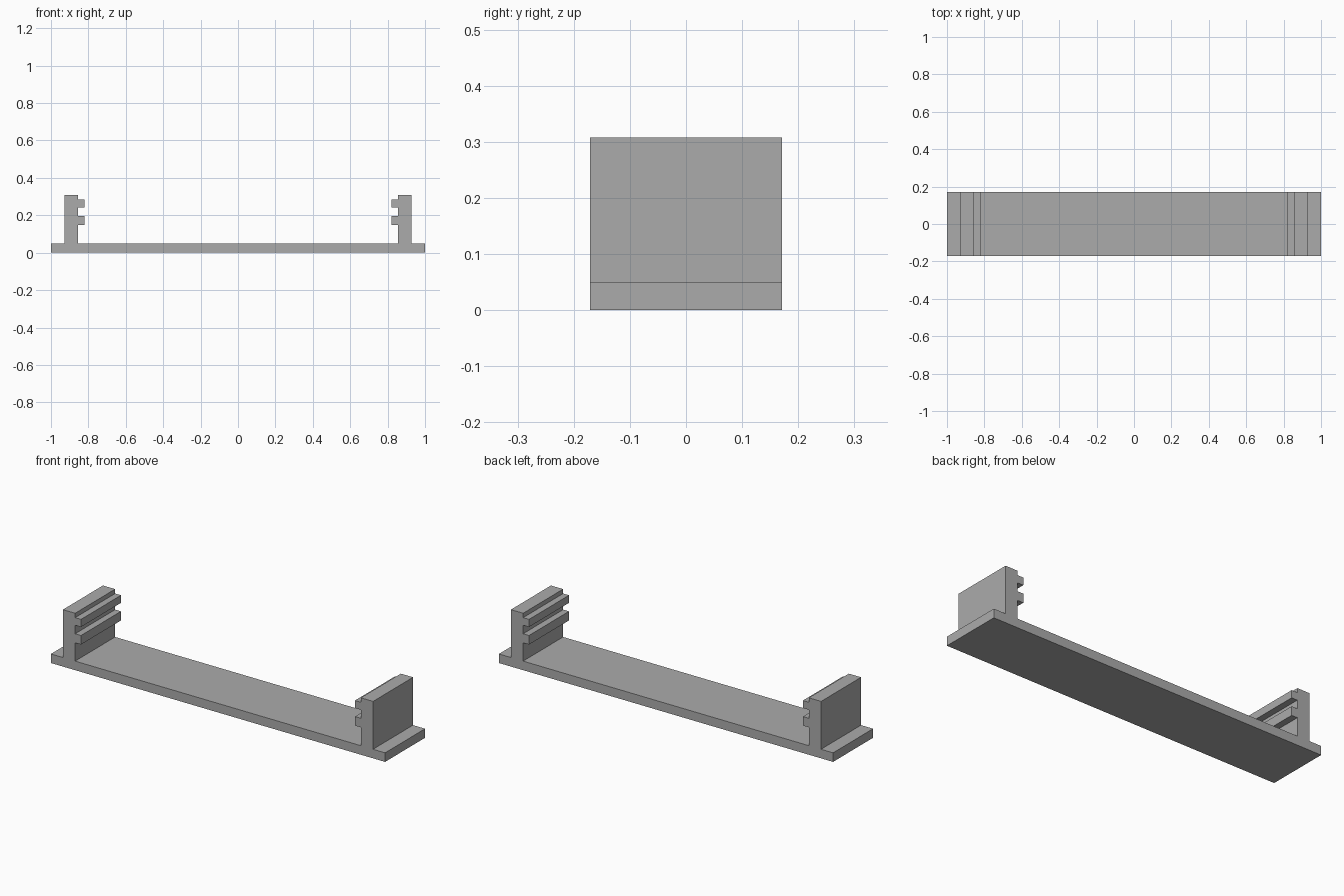
import bpy
import bmesh

cube = bpy.data.objects.get("Cube")
if cube:
    bpy.data.objects.remove(cube, do_unlink=True)

DEPTH = 0.342
BASE_TOP, WALL_TOP = 0.049, 0.308
WALL_OUT, WALL_IN, RIB_IN = 0.928, 0.855, 0.82
RIBS = [(0.148, 0.197), (0.243, 0.284)]  # bottom and top of each rib

# Plain grey material
grey = bpy.data.materials.new("plain_grey")
grey.use_nodes = True
colour = (0.41, 0.41, 0.41, 1)
grey.diffuse_color = colour
grey.node_tree.nodes["Principled BSDF"].inputs["Base Color"].default_value = colour

# Right half of the profile: base end, wall, then ribs down the inner side
half = [(1, 0), (1, BASE_TOP), (WALL_OUT, BASE_TOP),
        (WALL_OUT, WALL_TOP), (WALL_IN, WALL_TOP)]
for low, high in reversed(RIBS):
    half += [(WALL_IN, high), (RIB_IN, high), (RIB_IN, low), (WALL_IN, low)]
half.append((WALL_IN, BASE_TOP))
profile = half + [(-x, z) for x, z in reversed(half)]

# Extrude the full profile from front to back
bm = bmesh.new()
front = bm.faces.new([bm.verts.new((x, -DEPTH / 2, z)) for x, z in profile])
result = bmesh.ops.extrude_face_region(bm, geom=[front], use_keep_orig=True)
moved = [v for v in result["geom"] if isinstance(v, bmesh.types.BMVert)]
bmesh.ops.translate(bm, verts=moved, vec=(0, DEPTH, 0))
bmesh.ops.recalc_face_normals(bm, faces=bm.faces)

mesh = bpy.data.meshes.new("grooved_rail_holder")
bm.to_mesh(mesh)
bm.free()
mesh.materials.append(grey)
holder = bpy.data.objects.new("grooved_rail_holder", mesh)
bpy.context.collection.objects.link(holder)
